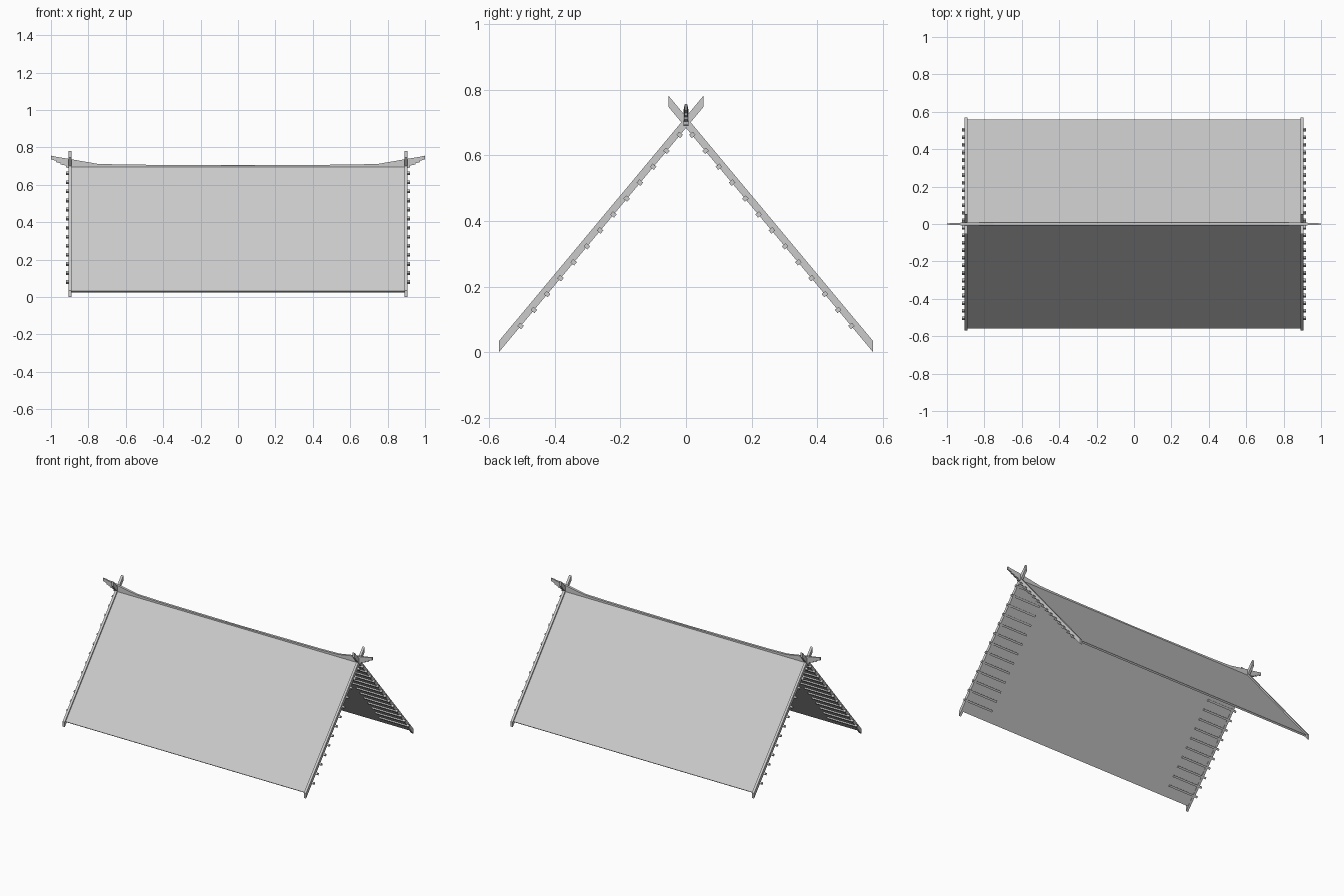
import bpy, bmesh
from mathutils import Vector

if "Cube" in bpy.data.objects:
    bpy.data.objects.remove(bpy.data.objects["Cube"], do_unlink=True)

grey = bpy.data.materials.new("plain grey")
grey.use_nodes = True
grey.diffuse_color = (0.6, 0.6, 0.6, 1)
grey.node_tree.nodes["Principled BSDF"].inputs["Base Color"].default_value = (0.6, 0.6, 0.6, 1)

SLOPE = 1.2
ALONG = Vector((1, SLOPE)).normalized()      # up the slope in (y, z), front side
ACROSS = Vector((-ALONG.y, ALONG.x))         # outward from the front slope


def loft(name, rings):
    """Skin a closed solid over matching rings of points."""
    bm = bmesh.new()
    loops = [[bm.verts.new(p) for p in ring] for ring in rings]
    n = len(loops[0])
    for a, b in zip(loops, loops[1:]):
        for i in range(n):
            j = (i + 1) % n
            bm.faces.new((a[i], a[j], b[j], b[i]))
    bm.faces.new(loops[0])
    bm.faces.new(loops[-1])
    bmesh.ops.recalc_face_normals(bm, faces=bm.faces)
    mesh = bpy.data.meshes.new(name)
    bm.to_mesh(mesh)
    bm.free()
    mesh.materials.append(grey)
    obj = bpy.data.objects.new(name, mesh)
    bpy.context.collection.objects.link(obj)


def bar(name, outline, x0, x1, side):
    """Extrude a (y, z) outline along x, flipped in y for the back."""
    loft(name, [[(x, side * y, z) for y, z in outline] for x in (x0, x1)])


for side, face in ((1, "front"), (-1, "back")):
    # Roof panel with a square-cut eave
    eave = Vector((-0.56, 0.033))
    inner = eave - ACROSS * 0.012
    top = eave.y - eave.x * SLOPE
    under = inner.y - inner.x * SLOPE
    bar(face + "_roof_panel", [eave, inner, (0, under), (0, top)], -0.892, 0.892, side)

    for end, hand in ((1, "left"), (-1, "right")):
        # Gable boards, cut upright and crossing above the ridge
        low, high = (-0.57, 0.0), (0.053, 0.747)
        board = [low, high, (high[0], high[1] + 0.034), (low[0], low[1] + 0.034)]
        bar(f"{face}_{hand}_gable_board", board, end * 0.889, end * 0.905, side)

        # Square battens stepping up under the slope
        for i in range(13):
            mid = Vector((-0.504 + 0.0404 * i, 0.08 + 0.0485 * i))
            a, b = ALONG * 0.0065, ACROSS * 0.0075
            square = [mid - a - b, mid + a - b, mid + a + b, mid - a + b]
            bar(f"{face}_{hand}_batten_{i + 1}", square, end * 0.70, end * 0.92, side)

# Ridge beam with upswept, stepped ends: x, bottom, top, half width
half = [(0, 0.689, 0.704, 0.008), (0.6, 0.689, 0.708, 0.008), (0.75, 0.689, 0.712, 0.008),
        (0.9, 0.69, 0.738, 0.008), (0.918, 0.692, 0.741, 0.008), (0.92, 0.703, 0.741, 0.007),
        (0.948, 0.709, 0.746, 0.006), (0.95, 0.716, 0.746, 0.006),
        (0.972, 0.721, 0.75, 0.005), (0.974, 0.729, 0.751, 0.005), (1, 0.736, 0.756, 0.003)]
stations = [(-x, b, t, w) for x, b, t, w in reversed(half[1:])] + half
loft("ridge_beam", [[(x, -w, b), (x, w, b), (x, w, t), (x, -w, t)] for x, b, t, w in stations])
